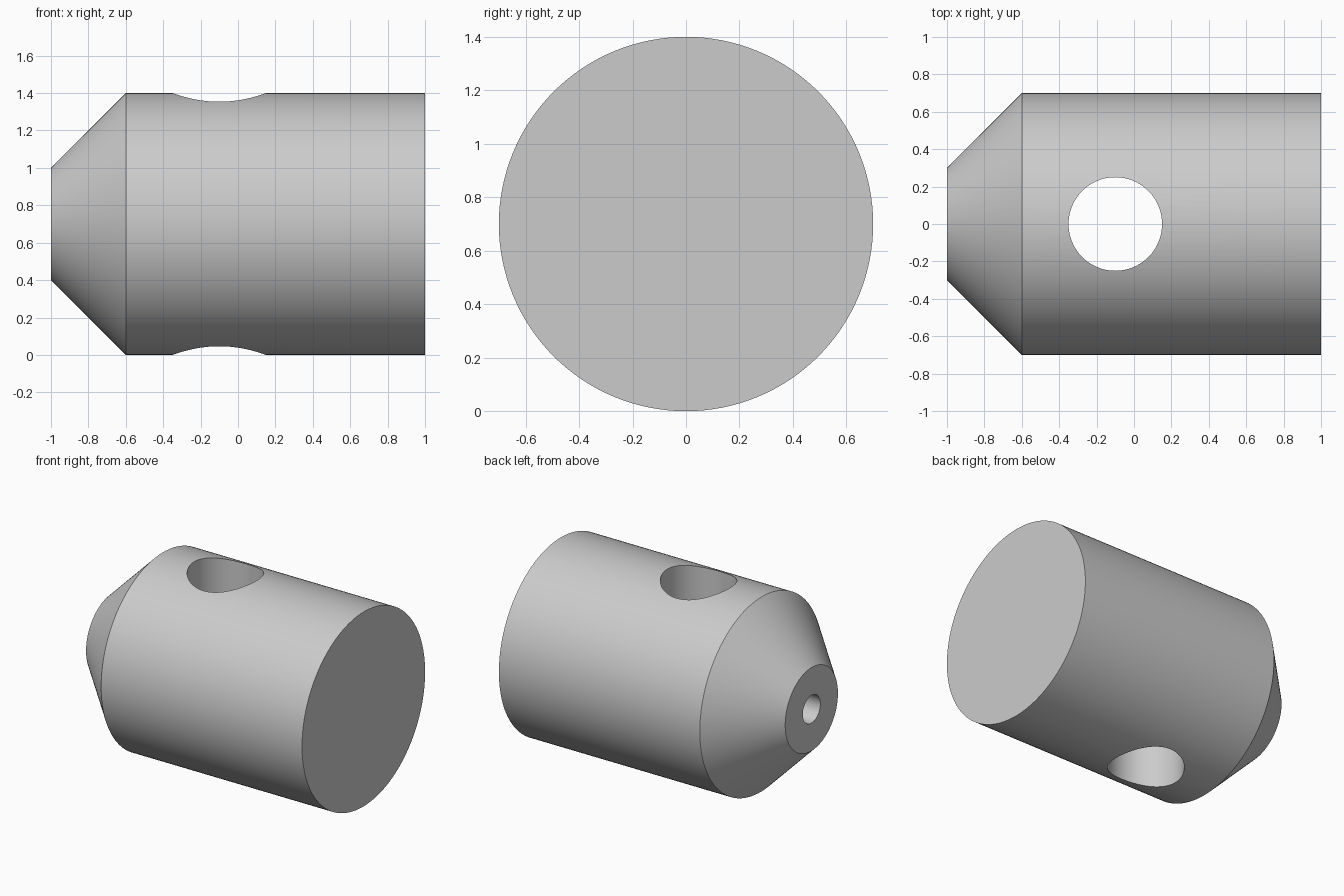
import bpy
import bmesh
from math import pi, radians
from mathutils import Matrix, Vector

SEGMENTS = 128
AXIS_Z = 0.7

cube = bpy.data.objects.get("Cube")
if cube:
    bpy.data.objects.remove(cube, do_unlink=True)

# Single grey material
grey = bpy.data.materials.new("plain_grey")
grey.use_nodes = True
colour = (0.6, 0.6, 0.6, 1)
grey.diffuse_color = colour
grey.node_tree.nodes["Principled BSDF"].inputs["Base Color"].default_value = colour


def turned(name, profile, turn):
    """Closed solid turned from (distance along axis, radius) pairs."""
    bm = bmesh.new()
    rings = []
    for along, radius in profile:
        ring = bmesh.ops.create_circle(bm, segments=SEGMENTS, radius=radius,
                                       matrix=Matrix.Translation((0, 0, along)))
        rings.append(ring["verts"])
    for low, high in zip(rings, rings[1:]):
        for i in range(SEGMENTS):
            j = (i + 1) % SEGMENTS
            bm.faces.new((low[i], low[j], high[j], high[i]))
    bm.faces.new(rings[0])
    bm.faces.new(rings[-1])
    bmesh.ops.recalc_face_normals(bm, faces=bm.faces)
    bm.transform(turn)
    mesh = bpy.data.meshes.new(name)
    bm.to_mesh(mesh)
    bm.free()
    mesh.materials.append(grey)
    obj = bpy.data.objects.new(name, mesh)
    bpy.context.collection.objects.link(obj)
    return obj


along_x = Matrix.Translation((0, 0, AXIS_Z)) @ Matrix.Rotation(pi / 2, 4, "Y")

# Cylinder with a tapered nose
body = turned("tapered_body", [(-1, 0.3), (-0.6, 0.7), (1, 0.7)], along_x)

# Vertical through hole, and the nose bore that opens into it
cutters = [
    turned("cross_hole_cutter", [(-0.3, 0.25), (1.7, 0.25)],
           Matrix.Translation(Vector((-0.1, 0, 0)))),
    turned("nose_bore_cutter", [(-1.2, 0.1), (-0.1, 0.1)], along_x),
]

bpy.context.view_layer.objects.active = body
for cutter in cutters:
    cutter.hide_render = True
    cut = body.modifiers.new(cutter.name, "BOOLEAN")
    cut.operation = "DIFFERENCE"
    cut.solver = "EXACT"
    cut.object = cutter
    bpy.ops.object.modifier_apply(modifier=cut.name)
    bpy.data.objects.remove(cutter, do_unlink=True)

# Smooth walls with crisp rims
bpy.ops.object.select_all(action="DESELECT")
body.select_set(True)
bpy.ops.object.shade_smooth_by_angle(angle=radians(30))
